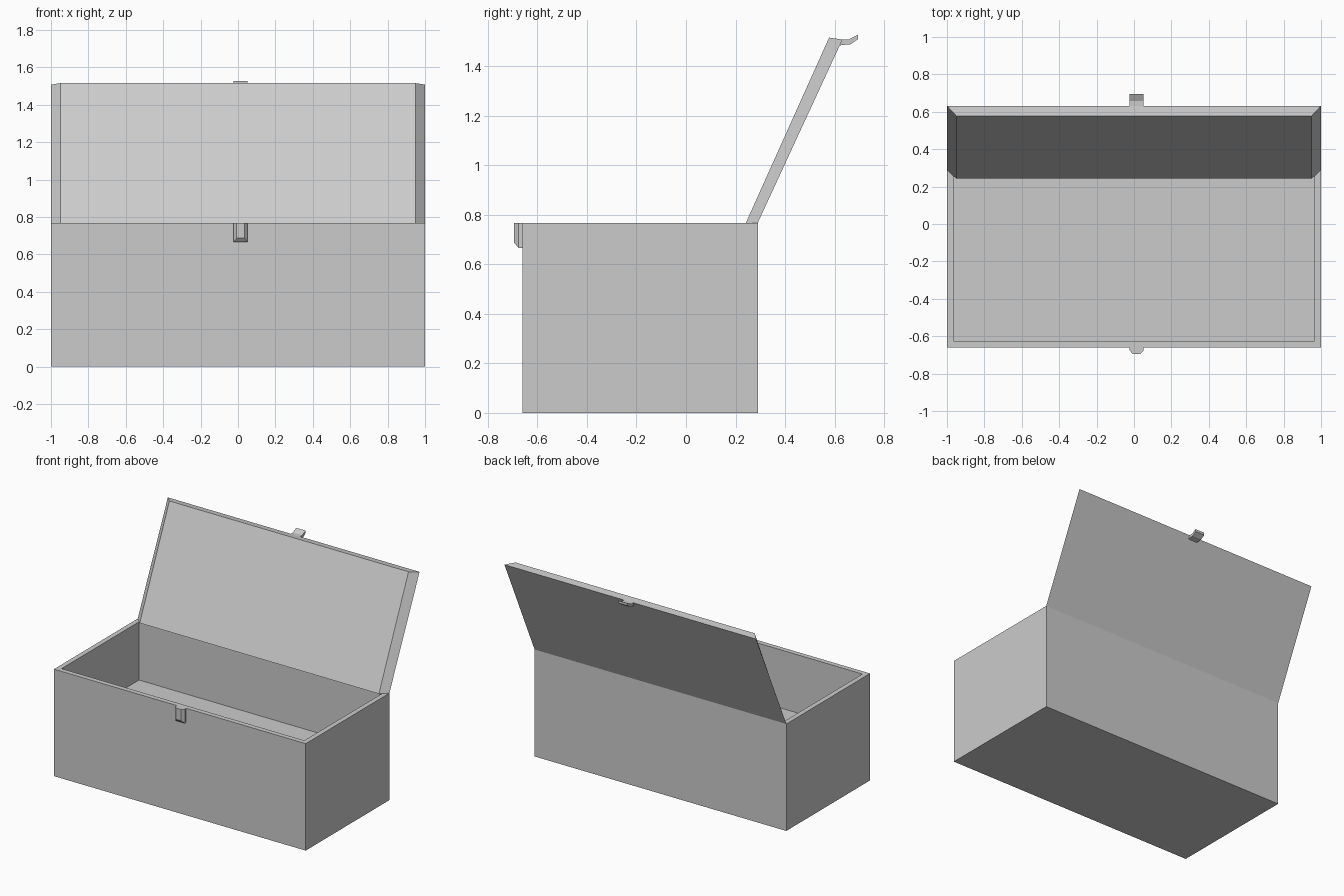
import bpy, bmesh

if "Cube" in bpy.data.objects:
    bpy.data.objects.remove(bpy.data.objects["Cube"])


def finish(name, bm):
    bmesh.ops.recalc_face_normals(bm, faces=bm.faces[:])
    mesh = bpy.data.meshes.new(name)
    bm.to_mesh(mesh)
    bm.free()
    obj = bpy.data.objects.new(name, mesh)
    bpy.context.collection.objects.link(obj)
    return obj


def loft(name, rings):
    """Closed solid bridging rings that have equal point counts."""
    bm = bmesh.new()
    loops = [[bm.verts.new(p) for p in ring] for ring in rings]
    n = len(loops[0])
    for a, b in zip(loops, loops[1:]):
        for i in range(n):
            j = (i + 1) % n
            bm.faces.new((a[i], a[j], b[j], b[i]))
    bm.faces.new(loops[0])
    bm.faces.new(loops[-1])
    return finish(name, bm)


TOP, BACK, FRONT, FLOOR, WALL = 0.768, 0.29, -0.66, 0.35, 0.05

# Chest body: block whose top is inset to a rim and sunk to a raised floor
bm = bmesh.new()
bmesh.ops.create_cube(bm, size=1)
for v in bm.verts:
    v.co.x *= 2
    v.co.y = BACK if v.co.y > 0 else FRONT
    v.co.z = TOP if v.co.z > 0 else 0
bm.normal_update()
top = max(bm.faces, key=lambda f: f.calc_center_median().z)
bmesh.ops.inset_region(bm, faces=[top], thickness=WALL)
ext = bmesh.ops.extrude_discrete_faces(bm, faces=[top])
for v in ext["faces"][0].verts:
    v.co.z = FLOOR
finish("chest_body", bm)


# Open lid: tapered panel, inner face smaller than the outer face
def lid_ring(half, low, high):
    return [(-half, *low), (half, *low), (half, *high), (-half, *high)]


loft("lid", [lid_ring(1.0, (BACK, TOP), (0.632, 1.508)),
             lid_ring(0.95, (0.242, TOP), (0.578, 1.516))])

# Catch on the front wall: chamfered sides and lower edge
X0, X1 = -0.023, 0.051


def catch_ring(inset, y, low):
    a, b = X0 + inset, X1 - inset
    return [(a, y, low), (b, y, low), (b, y, TOP), (a, y, TOP)]


loft("front_catch", [catch_ring(0, FRONT + 0.002, 0.667),
                     catch_ring(0, -0.677, 0.667),
                     catch_ring(0.016, -0.694, 0.687)])

# Hooked hasp on the free edge of the lid
hasp = [(0.605, 1.479), (0.63, 1.486), (0.664, 1.489), (0.694, 1.509),
        (0.694, 1.527), (0.657, 1.508), (0.625, 1.508)]
loft("lid_hasp", [[(x, y, z) for y, z in hasp] for x in (X0, X1)])
